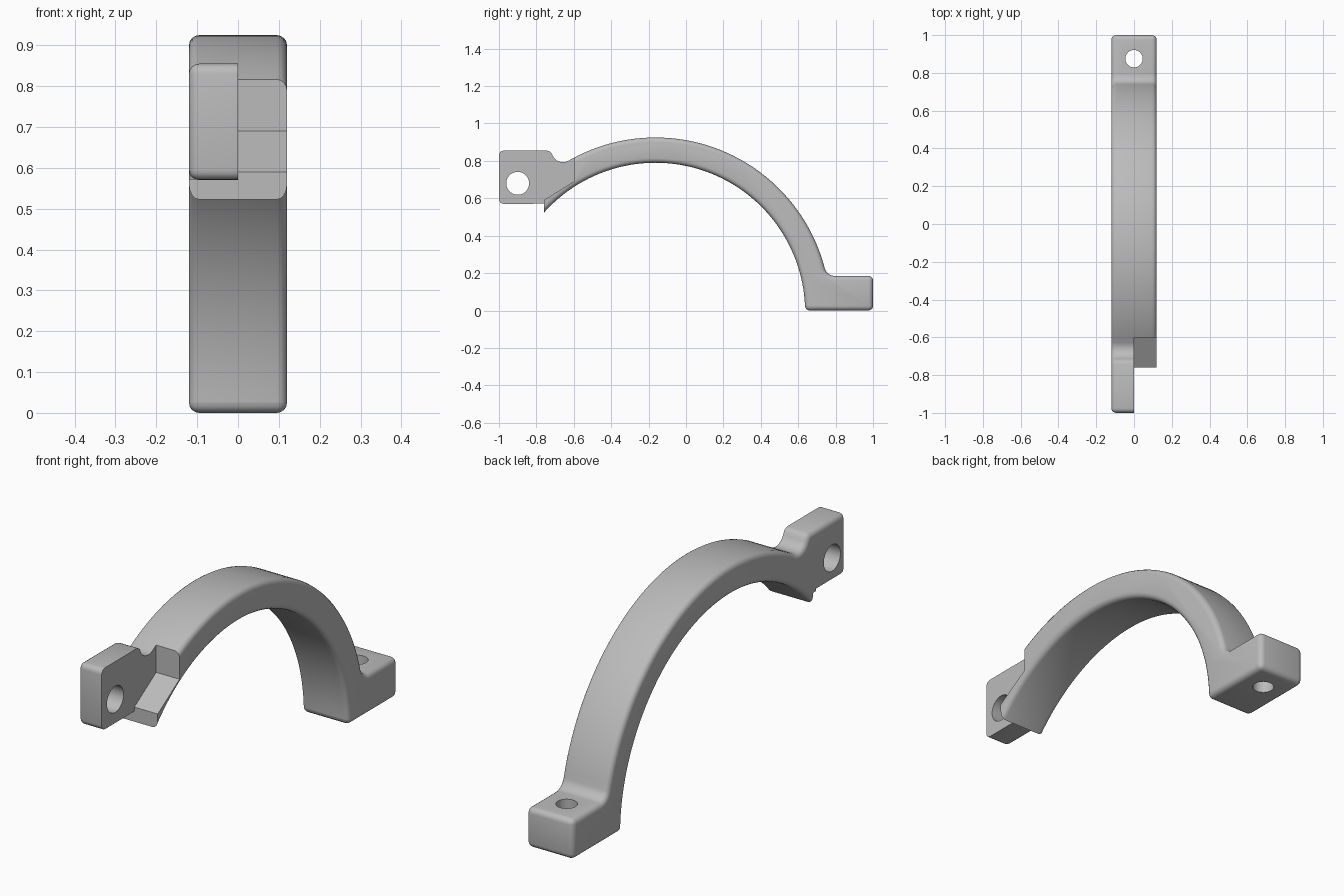
import bpy, bmesh
from math import cos, sin, acos, radians, degrees, atan2, sqrt

if "Cube" in bpy.data.objects:
    bpy.data.objects.remove(bpy.data.objects["Cube"])

HALF = 0.12                  # half width of the strap
CY, CZ = -0.163, -0.01       # centre of the arch
R_IN, R_OUT = 0.80, 0.935
ROUND = 0.025

grey = bpy.data.materials.new("light grey")
grey.use_nodes = True
grey.diffuse_color = (0.5, 0.5, 0.5, 1)
grey.node_tree.nodes["Principled BSDF"].inputs["Base Color"].default_value = (0.5, 0.5, 0.5, 1)


def arc(cy, cz, r, start, end, n):
    angles = [radians(start + (end - start) * i / n) for i in range(n + 1)]
    return [(cy + r * cos(a), cz + r * sin(a)) for a in angles]


def prism(name, outline, x0, x1, rounded=False):
    """Extrude a side outline across x, optionally rounding its convex edges."""
    bm = bmesh.new()
    face = bm.faces.new([bm.verts.new((x0, y, z)) for y, z in outline])
    grown = bmesh.ops.extrude_face_region(bm, geom=[face])["geom"]
    for v in grown:
        if isinstance(v, bmesh.types.BMVert):
            v.co.x = x1
    bmesh.ops.recalc_face_normals(bm, faces=bm.faces)
    if rounded:
        def wanted(e):
            a, b = (v.co for v in e.verts)
            across = abs(a.x - b.x) > 0.01
            lip = across and a.y < -0.7 and a.z < 0.55
            return e.calc_face_angle_signed() > radians(35) and not lip
        bmesh.ops.bevel(bm, geom=[e for e in bm.edges if wanted(e)], offset=ROUND,
                        segments=4, profile=0.5, affect='EDGES', clamp_overlap=False)
        bmesh.ops.recalc_face_normals(bm, faces=bm.faces)
    mesh = bpy.data.meshes.new(name)
    bm.to_mesh(mesh)
    bm.free()
    obj = bpy.data.objects.new(name, mesh)
    mesh.materials.append(grey)
    bpy.context.collection.objects.link(obj)
    return obj


def cylinder(name, radius, location, rotation=(0, 0, 0)):
    bpy.ops.mesh.primitive_cylinder_add(vertices=48, radius=radius, depth=0.6,
                                        location=location, rotation=rotation)
    obj = bpy.context.object
    obj.name = name
    obj.data.materials.append(grey)
    return obj


def cut(target, cutter):
    cutter.hide_render = True
    mod = target.modifiers.new(cutter.name, 'BOOLEAN')
    mod.operation, mod.solver, mod.object = 'DIFFERENCE', 'EXACT', cutter
    bpy.context.view_layer.objects.active = target
    bpy.ops.object.modifier_apply(modifier=mod.name)
    bpy.data.objects.remove(cutter)


# Blends where the arch meets the foot and the lug
foot_r, lug_r = 0.055, 0.06
foot_z, lug_z = 0.185 + foot_r, 0.793 + lug_r
foot_y = CY + sqrt((R_OUT + foot_r) ** 2 - (foot_z - CZ) ** 2)
lug_y = CY - sqrt((R_OUT + lug_r) ** 2 - (lug_z - CZ) ** 2)
foot_a = degrees(atan2(foot_z - CZ, foot_y - CY))
lug_a = degrees(atan2(lug_z - CZ, lug_y - CY))

# Side outline: inner arch, lip, lug, outer arch, foot
lip_a = degrees(acos((-0.80 - CY) / R_IN))
outline = arc(CY, CZ, R_IN, 2.5, lip_a, 64)
outline += [(-0.80, 0.57), (-1, 0.57), (-1, 0.855),
            (-0.742, 0.855), (-0.73, 0.851), (-0.72, 0.843)]
outline += arc(lug_y, lug_z, lug_r, -155, lug_a - 180, 8)
outline += arc(CY, CZ, R_OUT, lug_a, foot_a, 60)[1:]
outline += arc(foot_y, foot_z, foot_r, 180 + foot_a, 270, 8)[1:]
outline += [(1, 0.185), (1, 0), (0.637, 0)]
clamp = prism("strap_clamp", outline, -HALF, HALF, rounded=True)

# Stepped notch that leaves the lug on one half only
cut(clamp, prism("notch_cutter", [(-0.6, 1.2), (-0.6, 0.69), (-0.76, 0.59),
                                  (-0.76, 0.3), (-1.2, 0.3), (-1.2, 1.2)], 0, 0.2))
# Straight end of the lip under the lug
cut(clamp, prism("lip_cutter", [(-0.76, 0.3), (-0.76, 0.571),
                                (-0.815, 0.571), (-0.815, 0.3)], -0.2, 0.05))
# Bolt holes
cut(clamp, cylinder("lug_hole_cutter", 0.061, (0, -0.9, 0.68), (0, radians(90), 0)))
cut(clamp, cylinder("foot_hole_cutter", 0.046, (0, 0.875, 0.1)))

# Smooth shading with crisp cut edges
bpy.ops.object.select_all(action='DESELECT')
clamp.select_set(True)
bpy.context.view_layer.objects.active = clamp
bpy.ops.object.shade_smooth_by_angle(angle=radians(30))
